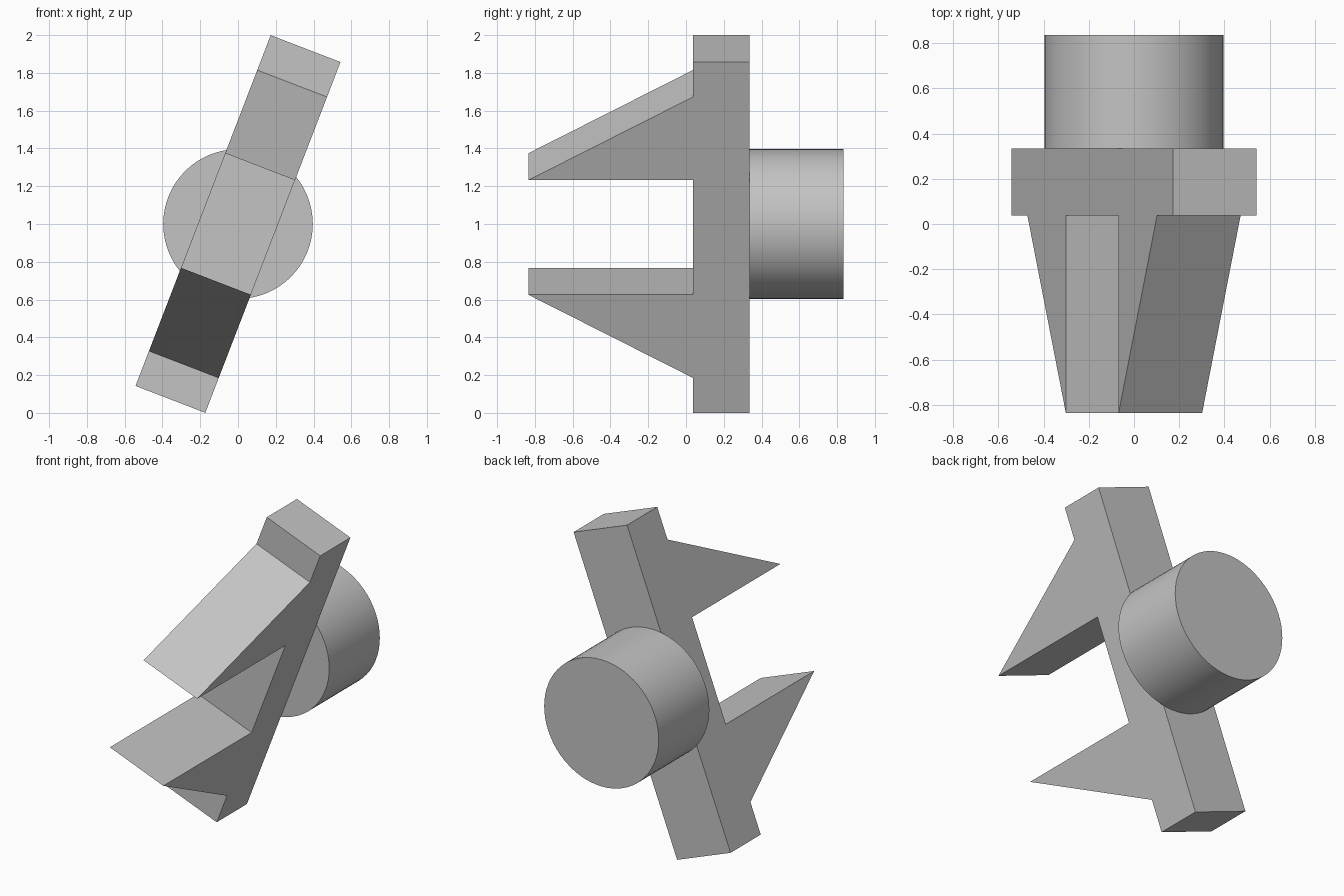
import bpy
import bmesh
import math
from mathutils import Matrix

cube = bpy.data.objects.get("Cube")
if cube:
    bpy.data.objects.remove(cube, do_unlink=True)

TILT = math.radians(21.08)
HALF_LENGTH, HALF_WIDTH = 0.995, 0.198
FRONT, BACK, TIP, PEG_END = 0.037, 0.335, -0.835, 0.835
INNER, OUTER = 0.325, 0.797
PEG_RADIUS = 0.396

grey = bpy.data.materials.new("plain grey")
grey.use_nodes = True
colour = (0.55, 0.55, 0.55, 1)
grey.diffuse_color = colour
grey.node_tree.nodes["Principled BSDF"].inputs["Base Color"].default_value = colour


def add_part(name, bm, matrix):
    bmesh.ops.recalc_face_normals(bm, faces=bm.faces)
    mesh = bpy.data.meshes.new(name)
    bm.to_mesh(mesh)
    bm.free()
    mesh.transform(matrix)
    mesh.materials.append(grey)
    obj = bpy.data.objects.new(name, mesh)
    bpy.context.collection.objects.link(obj)
    return obj


# Tilted bar with two tapered prongs: one side profile (y, z), swept across x
upper = [(FRONT, INNER), (TIP, INNER), (FRONT, OUTER),
         (FRONT, HALF_LENGTH), (BACK, HALF_LENGTH)]
profile = upper + [(y, -z) for y, z in reversed(upper)]
bm = bmesh.new()
side = bm.faces.new([bm.verts.new((-HALF_WIDTH, y, z)) for y, z in profile])
swept = bmesh.ops.extrude_face_region(bm, geom=[side], use_keep_orig=True)
verts = [v for v in swept["geom"] if isinstance(v, bmesh.types.BMVert)]
bmesh.ops.translate(bm, verts=verts, vec=(2 * HALF_WIDTH, 0, 0))
add_part("pronged_bar", bm,
         Matrix.Translation((0, 0, 1)) @ Matrix.Rotation(TILT, 4, "Y"))

# Round peg on the back
bm = bmesh.new()
bmesh.ops.create_cone(bm, cap_ends=True, segments=64, radius1=PEG_RADIUS,
                      radius2=PEG_RADIUS, depth=PEG_END - BACK)
peg = add_part("back_peg", bm,
               Matrix.Translation((0, (BACK + PEG_END) / 2, 1))
               @ Matrix.Rotation(math.pi / 2, 4, "X"))
bpy.ops.object.select_all(action="DESELECT")
peg.select_set(True)
bpy.context.view_layer.objects.active = peg
bpy.ops.object.shade_smooth_by_angle(angle=math.radians(30))
